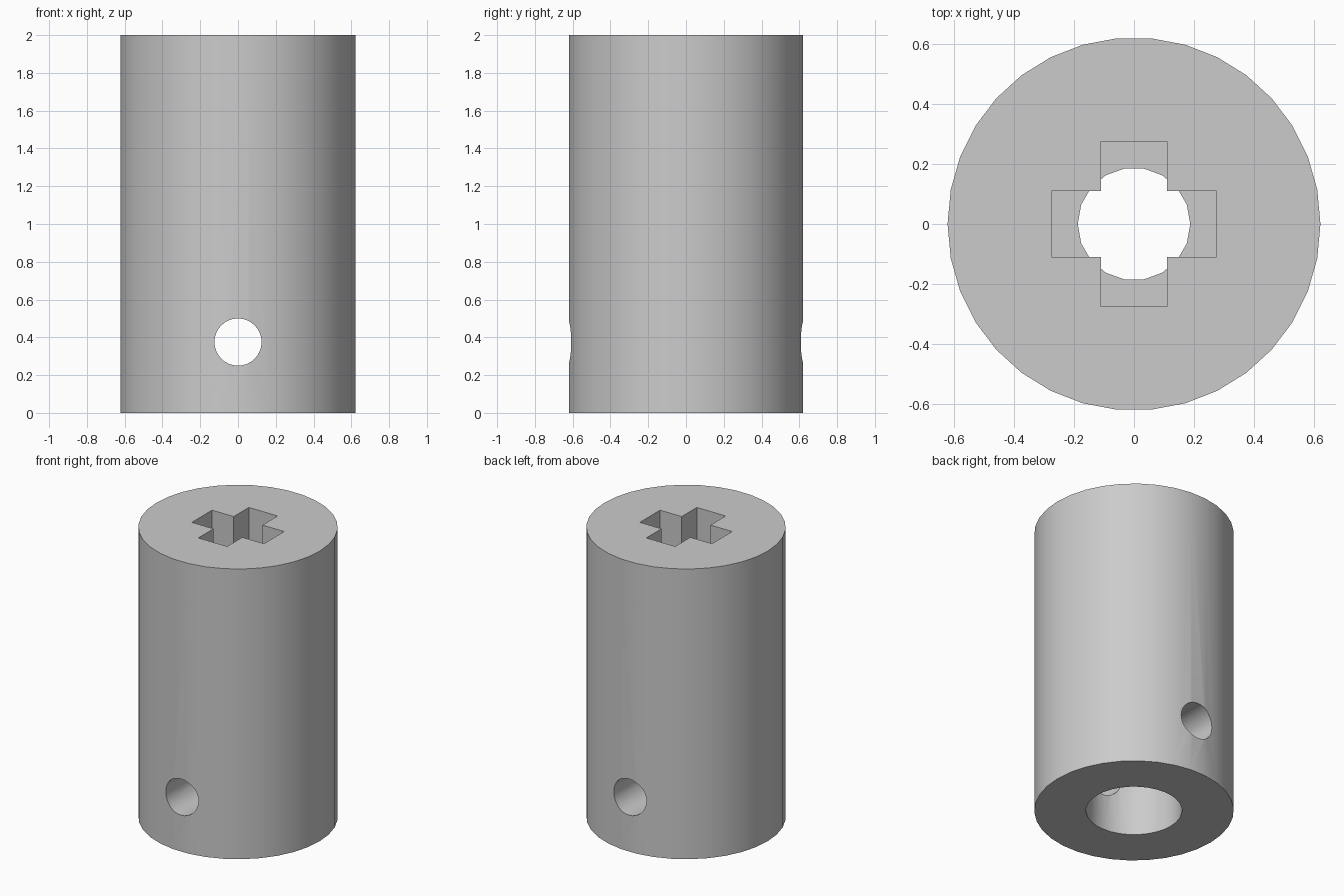
import bpy
import bmesh
from math import cos, sin, pi
from mathutils import Matrix

cube = bpy.data.objects.get("Cube")
if cube:
    bpy.data.objects.remove(cube, do_unlink=True)

grey = bpy.data.materials.new("light grey")
grey.use_nodes = True
colour = (0.6, 0.6, 0.6, 1)
grey.diffuse_color = colour
grey.node_tree.nodes["Principled BSDF"].inputs["Base Color"].default_value = colour


def circle(radius, sides):
    return [(radius * cos(2 * pi * i / sides), radius * sin(2 * pi * i / sides))
            for i in range(sides)]


def prism(name, profile, low, high, matrix=None):
    """Extrude a closed profile along z, then optionally transform it."""
    bm = bmesh.new()
    base = bm.faces.new([bm.verts.new((x, y, low)) for x, y in profile])
    top = bmesh.ops.extrude_face_region(bm, geom=[base])["geom"]
    verts = [v for v in top if isinstance(v, bmesh.types.BMVert)]
    bmesh.ops.translate(bm, verts=verts, vec=(0, 0, high - low))
    if matrix:
        bm.transform(matrix)
    bmesh.ops.recalc_face_normals(bm, faces=bm.faces)
    mesh = bpy.data.meshes.new(name)
    bm.to_mesh(mesh)
    bm.free()
    mesh.materials.append(grey)
    obj = bpy.data.objects.new(name, mesh)
    bpy.context.collection.objects.link(obj)
    return obj


# Outer sleeve
sleeve = prism("coupler_sleeve", circle(0.623, 34), 0, 2)

# Cross-shaped socket profile, one quadrant turned four times
w, arm = 0.11, 0.275
cross = []
for turn in range(4):
    c, s = round(cos(turn * pi / 2)), round(sin(turn * pi / 2))
    cross += [(x * c - y * s, x * s + y * c) for x, y in ((arm, -w), (arm, w), (w, w))]

# Cutters: shaft bore below, narrow neck, cross socket above, side pin hole
across = Matrix.Translation((0, 0, 0.375)) @ Matrix.Rotation(pi / 2, 4, "X")
cutters = [
    prism("shaft_bore_cutter", circle(0.3, 32), -0.1, 0.9),
    prism("neck_cutter", circle(0.188, 18), 0.8, 1.2),
    prism("cross_socket_cutter", cross, 1.05, 2.1),
    prism("pin_hole_cutter", circle(0.125, 32), -1, 1, across),
]
for cutter in cutters:
    cutter.hide_render = True
    mod = sleeve.modifiers.new(cutter.name, "BOOLEAN")
    mod.operation = "DIFFERENCE"
    mod.solver = "EXACT"
    mod.object = cutter

# Bake the cuts and drop the cutters
bpy.context.view_layer.update()
graph = bpy.context.evaluated_depsgraph_get()
mesh = bpy.data.meshes.new_from_object(sleeve.evaluated_get(graph))
sleeve.modifiers.clear()
sleeve.data = mesh
for cutter in cutters:
    bpy.data.objects.remove(cutter, do_unlink=True)

# Smooth round walls, sharp rims
bpy.ops.object.select_all(action="DESELECT")
sleeve.select_set(True)
bpy.context.view_layer.objects.active = sleeve
bpy.ops.object.shade_smooth_by_angle(angle=pi / 6)
